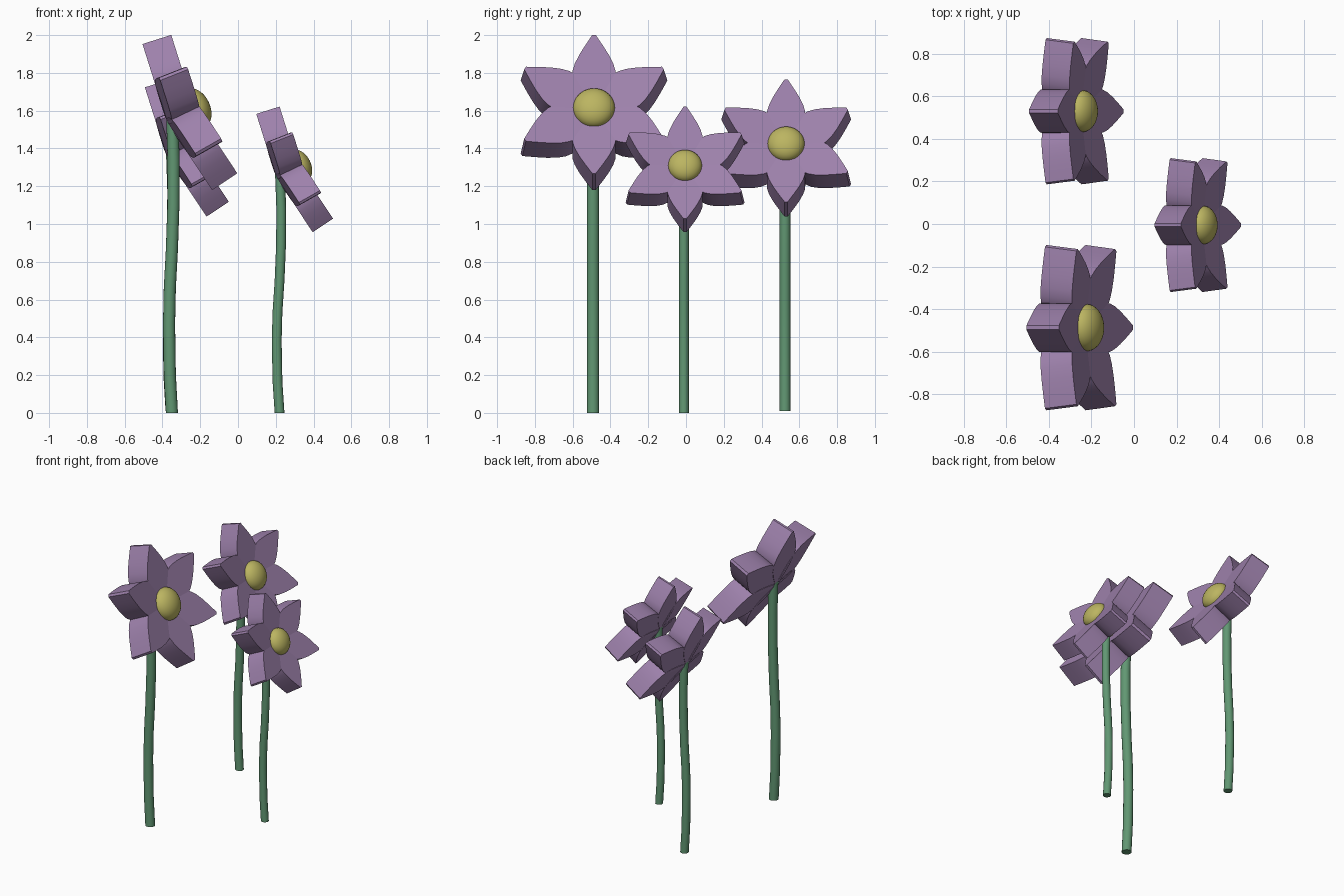
import bpy, bmesh
from math import radians, cos, sin
from mathutils import Matrix, Vector

if "Cube" in bpy.data.objects:
    bpy.data.objects.remove(bpy.data.objects["Cube"])


def material(name, rgb):
    m = bpy.data.materials.new(name)
    m.diffuse_color = (*rgb, 1)
    m.use_nodes = True
    m.node_tree.nodes["Principled BSDF"].inputs["Base Color"].default_value = m.diffuse_color
    return m


PURPLE = material("petal_purple", (0.34, 0.22, 0.41))
YELLOW = material("centre_yellow", (0.50, 0.46, 0.12))
GREEN = material("stem_green", (0.12, 0.31, 0.17))

# half of the petal outline: distance from centre, half width
HALF = [(0.0, 0.03), (0.06, 0.07), (0.12, 0.102), (0.17, 0.115), (0.21, 0.114),
        (0.25, 0.102), (0.30, 0.078), (0.35, 0.048), (0.395, 0.019), (0.41, 0.009)]
OUTLINE = HALF + [(r, -w) for r, w in reversed(HALF)]
THICK, CUP, TILT = 0.16, radians(8), radians(25.5)


def finish(bm, name, mat, angle):
    bmesh.ops.recalc_face_normals(bm, faces=bm.faces)
    me = bpy.data.meshes.new(name)
    bm.to_mesh(me)
    bm.free()
    ob = bpy.data.objects.new(name, me)
    bpy.context.collection.objects.link(ob)
    me.materials.append(mat)
    bpy.ops.object.select_all(action='DESELECT')
    ob.select_set(True)
    bpy.context.view_layer.objects.active = ob
    bpy.ops.object.shade_smooth_by_angle(angle=radians(angle))
    return ob


def head_matrix(centre, scale):
    # local x points up the face, local z points out of the face
    c, s = cos(TILT), sin(TILT)
    rot = Matrix(((-s, 0, c), (0, -1, 0), (c, 0, s))).to_4x4()
    return Matrix.Translation(centre) @ rot @ Matrix.Scale(scale, 4)


def petals(name, mat4):
    bm = bmesh.new()
    for i in range(6):
        stretch = 1.0 if i % 3 == 0 else 1.037
        m = mat4 @ Matrix.Rotation(radians(60 * i), 4, 'Z') @ Matrix.Rotation(-CUP, 4, 'Y')
        front = [bm.verts.new(m @ Vector((r * stretch, w, 0))) for r, w in OUTLINE]
        back = [bm.verts.new(m @ Vector((r * stretch, w, -THICK))) for r, w in OUTLINE]
        bm.faces.new(front)
        bm.faces.new(back[::-1])
        n = len(front)
        for k in range(n):
            j = (k + 1) % n
            bm.faces.new((front[k], back[k], back[j], front[j]))
    finish(bm, name, PURPLE, 35)


def disc(name, mat4):
    # domed front, longer back reaching through the petals
    bm = bmesh.new()
    bmesh.ops.create_uvsphere(bm, u_segments=32, v_segments=16, radius=1)
    for v in bm.verts:
        depth = 0.075 if v.co.z > 0 else 0.16
        v.co = mat4 @ Vector((v.co.x * 0.111, v.co.y * 0.111, v.co.z * depth + 0.008))
    finish(bm, name, YELLOW, 60)


def stem(name, x, y, z0, top, radius):
    # gently swaying tube lofted along a short path
    sway = [(0, 0), (0.13, -0.011), (0.3, -0.015), (0.42, -0.011), (0.55, 0.0),
            (0.7, 0.008), (0.85, 0.009), (1, 0.002)]
    bm = bmesh.new()
    n, rings = 16, []
    for t, dx in sway:
        rings.append([bm.verts.new((x + dx + radius * cos(k * 6.283185 / n),
                                    y + radius * sin(k * 6.283185 / n),
                                    z0 + t * (top - z0))) for k in range(n)])
    for a, b in zip(rings, rings[1:]):
        for k in range(n):
            j = (k + 1) % n
            bm.faces.new((a[k], a[j], b[j], b[k]))
    bm.faces.new(rings[0][::-1])
    bm.faces.new(rings[-1])
    finish(bm, name, GREEN, 40)


# name, head centre, scale, stem x, stem y, stem base z
FLOWERS = [("tall", (-0.23, -0.487, 1.61), 1.0, -0.35, -0.492, 0.0),
           ("short", (0.32, -0.005, 1.305), 0.81, 0.22, -0.011, 0.0),
           ("middle", (-0.249, 0.53, 1.42), 0.885, -0.355, 0.524, 0.01)]

for name, centre, scale, sx, sy, sz in FLOWERS:
    m = head_matrix(centre, scale)
    petals(name + "_petals", m)
    disc(name + "_centre", m)
    stem(name + "_stem", sx, sy, sz, centre[2] - 0.04 * scale, 0.032 * scale)
